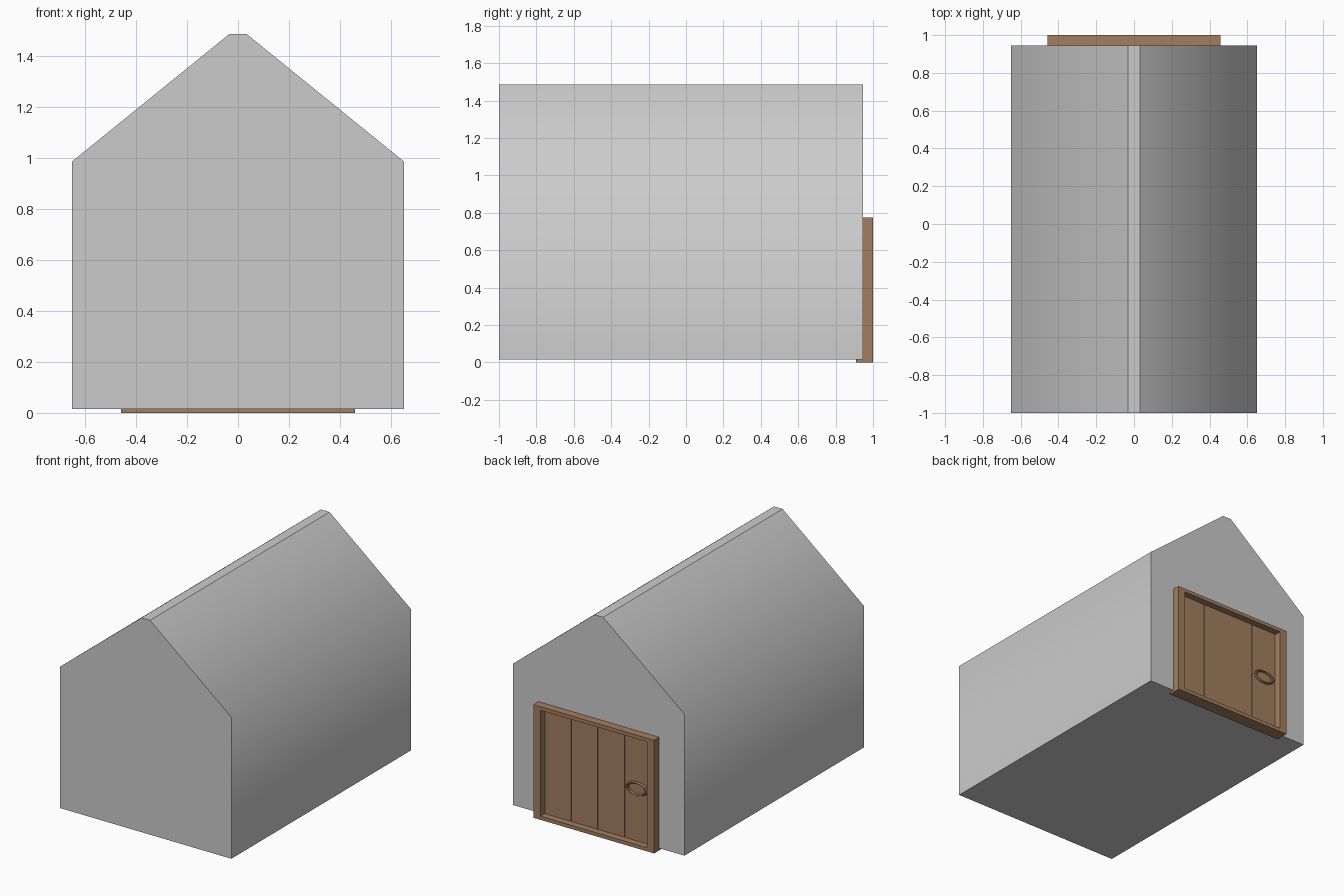
import bpy, bmesh
from mathutils import Matrix, Vector

if "Cube" in bpy.data.objects:
    bpy.data.objects.remove(bpy.data.objects["Cube"])

wood = bpy.data.materials.new("wood")
wood.diffuse_color = (0.36, 0.21, 0.115, 1)
wood.use_nodes = True
wood.node_tree.nodes["Principled BSDF"].inputs["Base Color"].default_value = wood.diffuse_color


def make_object(name, bm, material=None):
    bmesh.ops.recalc_face_normals(bm, faces=bm.faces)
    mesh = bpy.data.meshes.new(name)
    bm.to_mesh(mesh)
    bm.free()
    obj = bpy.data.objects.new(name, mesh)
    bpy.context.collection.objects.link(obj)
    if material:
        mesh.materials.append(material)
    return obj


def prism(name, profile, y0, y1, holes=None):
    """Closed XZ profile extruded along y."""
    bm = bmesh.new()
    face = bm.faces.new([bm.verts.new((x, y0, z)) for x, z in profile])
    ext = bmesh.ops.extrude_face_region(bm, geom=[face], use_keep_orig=True)
    moved = [v for v in ext["geom"] if isinstance(v, bmesh.types.BMVert)]
    bmesh.ops.translate(bm, verts=moved, vec=(0, y1 - y0, 0))
    return bm


# House body: gabled profile with a narrow flat ridge
half = [(0.65, 0.015), (0.65, 0.985), (0.033, 1.485)]
body_profile = half + [(-x, z) for x, z in reversed(half)]
bm = prism("house_body", body_profile, -1.0, 0.945)
for f in bm.faces:
    f.smooth = True
for e in bm.edges:
    # only the eaves blend smoothly from wall into roof
    e.smooth = all(abs(v.co.z - 0.985) < 1e-4 for v in e.verts) and \
        abs(e.verts[0].co.x - e.verts[1].co.x) < 1e-4
make_object("house_body", bm)

# Door frame: one rectangular ring, wide posts with a thin lintel and sill
outer = [(-0.458, 0), (0.458, 0), (0.458, 0.776), (-0.458, 0.776)]
inner = [(-0.405, 0.025), (0.405, 0.025), (0.405, 0.751), (-0.405, 0.751)]
bm = bmesh.new()
rings = [[bm.verts.new((x, y, z)) for x, z in loop]
         for loop, y in ((outer, 0.91), (outer, 1.0), (inner, 1.0), (inner, 0.91))]
for k in range(4):
    a, b = rings[k], rings[(k + 1) % 4]
    for i in range(4):
        j = (i + 1) % 4
        bm.faces.new((a[i], a[j], b[j], b[i]))
make_object("door_frame", bm, wood)

# Four vertical door planks with narrow grooves between them
for i in range(4):
    cx = -0.303 + 0.202 * i
    bm = bmesh.new()
    bmesh.ops.create_cube(bm, size=1, matrix=Matrix.Translation((cx, 0.932, 0.388))
                          @ Matrix.Diagonal((0.198, 0.044, 0.734, 1)))
    make_object(f"door_plank_{i + 1}", bm, wood)

# Oval ring handle on the outer plank
bpy.ops.mesh.primitive_torus_add(major_segments=32, minor_segments=10,
                                 major_radius=0.5, minor_radius=0.07)
handle = bpy.context.object
handle.name = "door_handle"
handle.data.transform(Matrix.Translation(Vector((-0.302, 0.962, 0.388)))
                      @ Matrix.Diagonal((0.145, 0.14, 0.08, 1))
                      @ Matrix.Rotation(1.5707963, 4, "X"))
handle.data.materials.append(wood)
bpy.ops.object.shade_smooth_by_angle()
